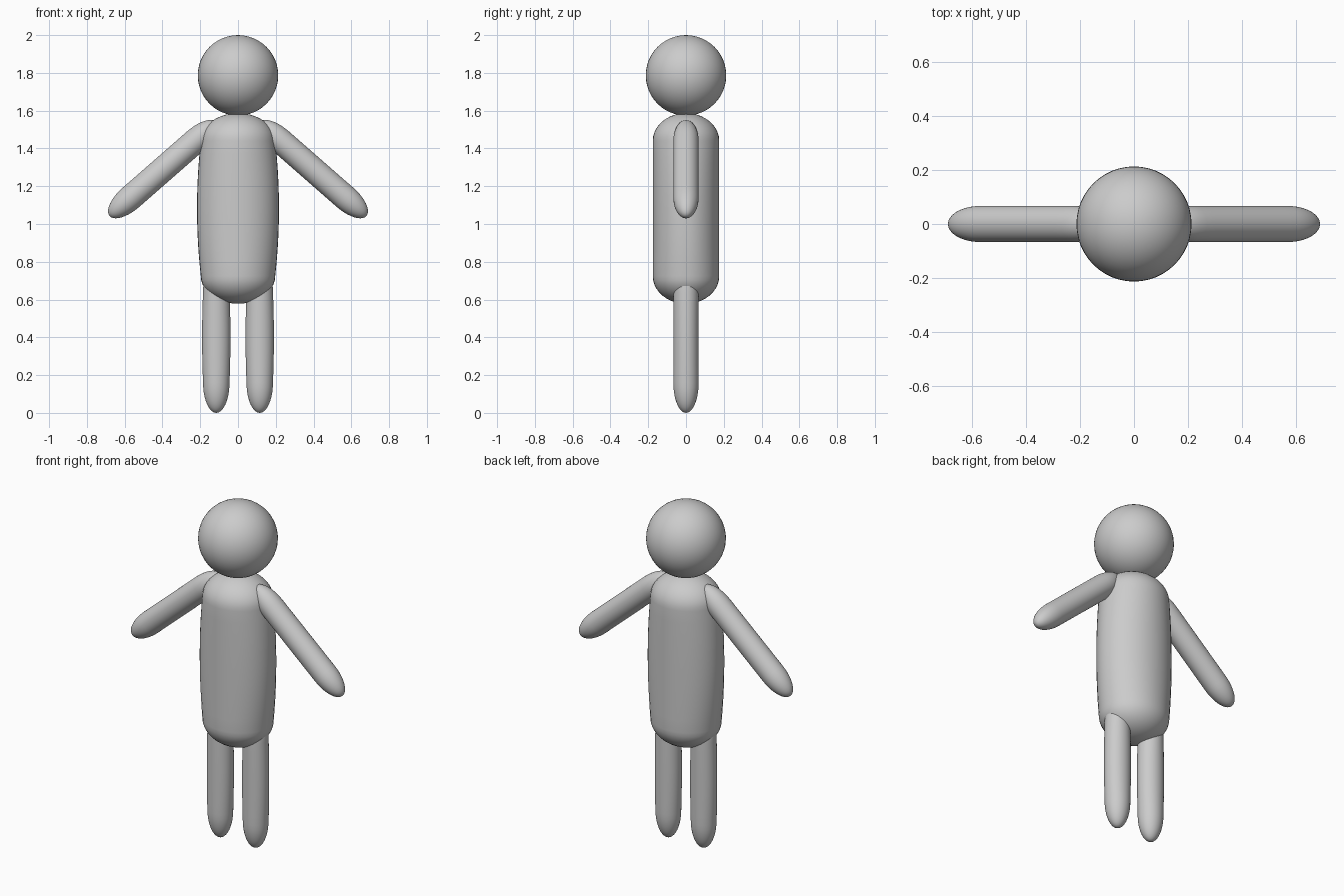
import bpy, bmesh, math
from mathutils import Vector, Matrix

if "Cube" in bpy.data.objects:
    bpy.data.objects.remove(bpy.data.objects["Cube"])

grey = bpy.data.materials.new("plain grey")
grey.use_nodes = True
COLOUR = (0.6, 0.6, 0.6, 1)
grey.diffuse_color = COLOUR
grey.node_tree.nodes["Principled BSDF"].inputs["Base Color"].default_value = COLOUR


def finish(name, bm):
    """Turn a bmesh into a smooth grey object."""
    bmesh.ops.recalc_face_normals(bm, faces=bm.faces)
    for face in bm.faces:
        face.smooth = True
    mesh = bpy.data.meshes.new(name)
    bm.to_mesh(mesh)
    bm.free()
    mesh.materials.append(grey)
    obj = bpy.data.objects.new(name, mesh)
    bpy.context.collection.objects.link(obj)
    return obj


def capsule(name, start, end, rx, ry, dome, bulge=0.0, sides=40, steps=10):
    """Rounded limb: a shaft from start to end with an ellipsoid dome on each end."""
    start, end = Vector(start), Vector(end)
    length = (end - start).length
    # Rings as (height along the axis, radius scale, extra side bulge)
    rings = []
    for i in range(1, steps):
        a = math.pi / 2 * i / steps
        rings.append((-dome * math.cos(a), math.sin(a), 0))
    for i in range(steps + 1):
        t = i / steps
        rings.append((length * t, 1, bulge * (1 - (2 * t - 1) ** 2)))
    for i in range(steps - 1, 0, -1):
        a = math.pi / 2 * i / steps
        rings.append((length + dome * math.cos(a), math.sin(a), 0))

    bm = bmesh.new()
    loops = []
    for h, s, extra in rings:
        loops.append([bm.verts.new(((rx * s + extra) * math.cos(k * math.tau / sides),
                                    ry * s * math.sin(k * math.tau / sides), h))
                      for k in range(sides)])
    low = bm.verts.new((0, 0, -dome))
    high = bm.verts.new((0, 0, length + dome))
    for k in range(sides):
        n = (k + 1) % sides
        for a, b in zip(loops, loops[1:]):
            bm.faces.new((a[k], a[n], b[n], b[k]))
        bm.faces.new((low, loops[0][n], loops[0][k]))
        bm.faces.new((high, loops[-1][k], loops[-1][n]))
    # Tilt the shaft in the front plane and move it to its start
    axis = end - start
    tilt = Matrix.Rotation(math.atan2(axis.x, axis.z), 4, "Y")
    bm.transform(Matrix.Translation(start) @ tilt)
    return finish(name, bm)


# Head
bm = bmesh.new()
bmesh.ops.create_uvsphere(bm, u_segments=48, v_segments=24, radius=0.213,
                          matrix=Matrix.Translation((0, 0, 1.787)))
finish("head", bm)

# Torso
capsule("torso", (0, 0, 0.725), (0, 0, 1.44), 0.197, 0.176, 0.147, bulge=0.02)

# Arms and legs
for side, s in (("left", 1), ("right", -1)):
    capsule(side + "_arm", (s * 0.225, 0, 1.44), (s * 0.567, 0, 1.141), 0.067, 0.067, 0.15)
    capsule(side + "_leg", (s * 0.115, 0, 0.16), (s * 0.115, 0, 0.64), 0.07, 0.067, 0.16,
            bulge=0.005)
